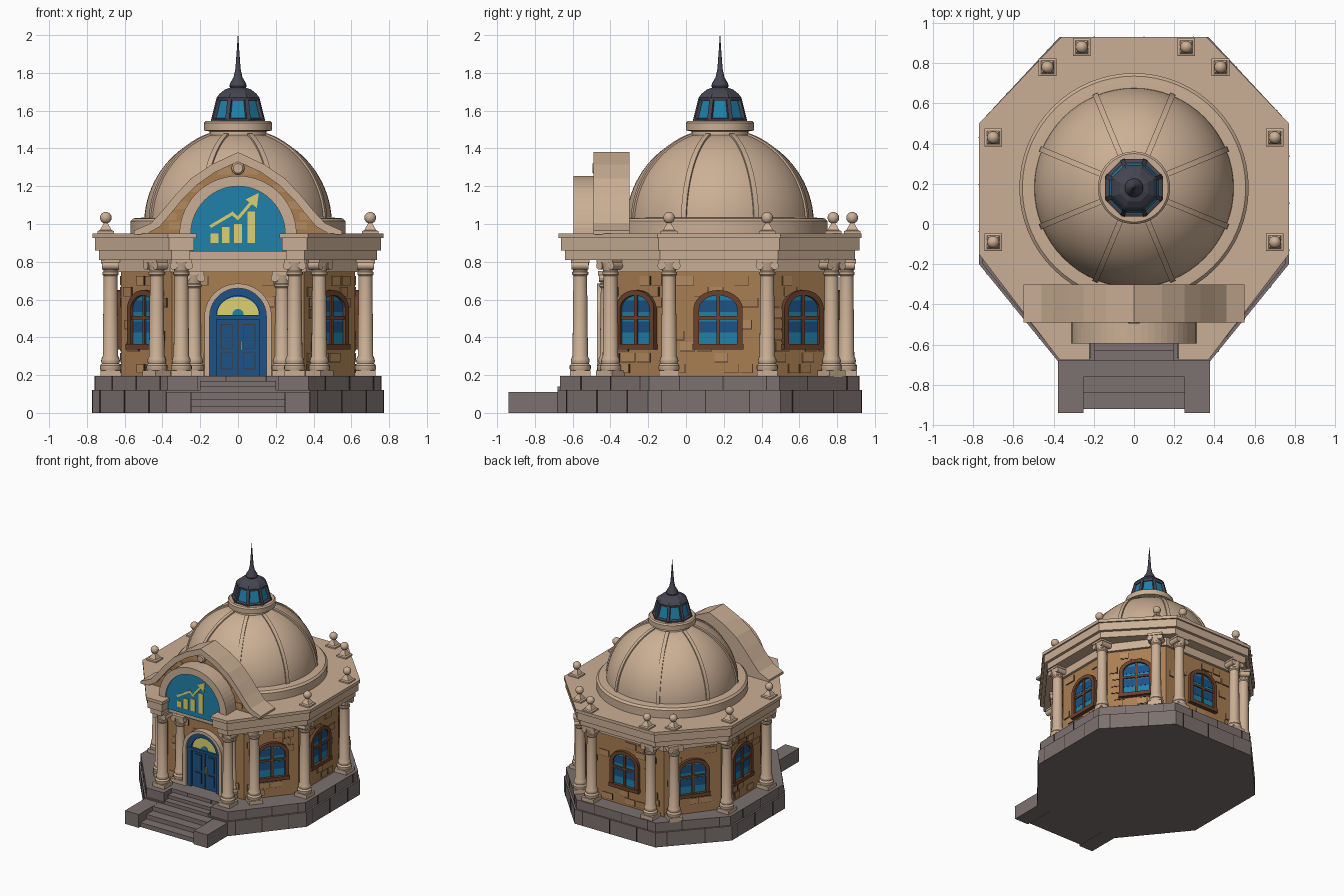
import bpy, bmesh, random
from math import sin, cos, pi, radians
from mathutils import Matrix, Vector

random.seed(4)
if "Cube" in bpy.data.objects:
    bpy.data.objects.remove(bpy.data.objects["Cube"], do_unlink=True)


def material(name, r, g, b):
    m = bpy.data.materials.new(name)
    m.use_nodes = True
    m.diffuse_color = (r, g, b, 1)
    bsdf = m.node_tree.nodes["Principled BSDF"]
    bsdf.inputs["Base Color"].default_value = (r, g, b, 1)
    bsdf.inputs["Roughness"].default_value = 0.8
    return m


CREAM = material("cream stone", .60, .43, .30)
BROWN = material("brown brick", .40, .21, .085)
LIGHT = material("light brick", .47, .26, .115)
GREY = material("grey stone", .20, .165, .16)
GLASS = material("bright blue glass", .015, .22, .40)
BLUE = material("deep blue paint", .012, .085, .24)
GOLD = material("pale gold", .72, .65, .16)
WOOD = material("dark wood", .15, .055, .025)
SLATE = material("slate metal", .06, .06, .085)
SEAM = material("dark seam", .06, .038, .03)
UP = Vector((0, 0, 1))
CY = .18  # dome centre


def finish(name, bm, mat, smooth=False):
    bmesh.ops.recalc_face_normals(bm, faces=bm.faces)
    me = bpy.data.meshes.new(name)
    bm.to_mesh(me)
    bm.free()
    me.materials.append(mat)
    if smooth:
        me.shade_smooth()
        me.set_sharp_from_angle(angle=radians(35))
    ob = bpy.data.objects.new(name, me)
    bpy.context.collection.objects.link(ob)
    return ob


def frame(origin, normal):
    """Local axes: along the face, up, outward."""
    n = Vector(normal).normalized()
    u = UP.cross(n)
    m = Matrix((u, UP, n)).transposed().to_4x4()
    m.translation = origin
    return m


def slab(name, pts, a, b, mat, m=Matrix()):
    bm = bmesh.new()
    lo, hi = [[bm.verts.new(m @ Vector((x, y, h))) for x, y in pts] for h in (a, b)]
    bm.faces.new(lo)
    bm.faces.new(hi)
    for i in range(len(pts)):
        j = (i + 1) % len(pts)
        bm.faces.new((lo[i], lo[j], hi[j], hi[i]))
    return finish(name, bm, mat)


def lathe(name, profile, center, mat, seg=48, smooth=True, turn=0):
    bm = bmesh.new()
    rings = []
    for r, z in profile:
        rings.append([bm.verts.new((center[0] + r * cos(turn + 2 * pi * i / seg),
                                    center[1] + r * sin(turn + 2 * pi * i / seg), z)) for i in range(seg)])
    for p, q in zip(rings, rings[1:]):
        for i in range(seg):
            j = (i + 1) % seg
            bm.faces.new((p[i], p[j], q[j], q[i]))
    bm.faces.new(rings[0])
    bm.faces.new(rings[-1])
    return finish(name, bm, mat, smooth)


def rect(x0, x1, y0, y1):
    return [(x0, y0), (x1, y0), (x1, y1), (x0, y1)]


def arch(w, spring, rise, bottom, n=20):
    return [(w, bottom)] + [(w * cos(pi * i / n), spring + rise * sin(pi * i / n))
                            for i in range(n + 1)] + [(-w, bottom)]


def mirrored(half):
    return half + [(-x, y) for x, y in reversed(half)]


def edges(poly):
    for p, q in zip(poly, poly[1:] + poly[:1]):
        p, q = Vector(p), Vector(q)
        d = (q - p).normalized()
        yield (p + q) / 2, Vector((d.y, -d.x)), (q - p).length


def inset(poly, d):
    ns = [n for _, n, _ in edges(poly)]
    return [tuple(Vector(p) - d * (ns[i - 1] + ns[i]) / (1 + ns[i - 1].dot(ns[i])))
            for i, p in enumerate(poly)]


# Stepped plinth with block joints
base = mirrored([(.2, -.58), (.2, -.68), (.38, -.68), (.77, -.2), (.77, .5), (.37, .93)])
for k, (d, z0, z1) in enumerate([(0, 0, .12), (.014, .12, .195)]):
    tier = inset(base, d)
    slab("plinth_tier", tier, z0, z1, GREY)
    for mid, n, length in edges(tier):
        count = int(length / .2)
        m = frame((mid.x, mid.y, 0), (n.x, n.y, 0))
        for i in range(count):
            u = (i + .3 + .4 * k) / max(count, 1) * length - length / 2
            slab("plinth_joint", rect(u - .003, u + .003, z0, z1), 0, .003, SEAM, m)

# Entrance stairs and cheek blocks
for i, y in enumerate((-.92, -.84, -.76)):
    slab("lower_step", rect(-.25, .25, y, -.57), 0, .037 * (i + 1), GREY)
for i, y in enumerate((-.68, -.63)):
    slab("upper_step", rect(-.2, .2, y, -.57), .1, .14 + .028 * i, GREY)
for s in (-1, 1):
    slab("stair_cheek", rect(s * .315 - .063, s * .315 + .063, -.94, -.67), 0, .11, GREY)

# Walls with scattered bricks
walls = mirrored([(.35, -.42), (.62, -.09), (.62, .43), (.35, .79)])
slab("wall_core", walls, .19, .82, BROWN)
slab("wall_top_band", inset(walls, -.02), .745, .82, CREAM)


def window(m):
    shape = dict(spring=.55, bottom=.35)
    slab("window_glass", arch(.115, rise=.085, **shape), 0, .009, GLASS, m)
    for v in (.425, .535):
        slab("window_glass_shade", rect(-.1, .1, v, v + .06), .009, .011, BLUE, m)
    slab("window_frame", arch(.13, rise=.1, **shape) + arch(.1, rise=.072, **shape)[::-1], 0, .026, WOOD, m)
    slab("window_sill", rect(-.135, .135, .335, .365), 0, .032, WOOD, m)
    slab("window_mullion", rect(-.009, .009, .35, .63), 0, .02, WOOD, m)
    slab("window_transom", rect(-.105, .105, .495, .512), 0, .02, WOOD, m)


for mid, n, length in edges(walls):
    m = frame((mid.x, mid.y, 0), (n.x, n.y, 0))
    for row in range(9):
        u, v = -length / 2 + random.uniform(.01, .06), .21 + row * .058
        while u + .11 < length / 2:
            w = random.uniform(.06, .1)
            if random.random() < .4:
                slab("brick_joint", rect(u, u + w, v, v + .05), 0, .003, SEAM, m)
                slab("brick", rect(u, u + w - .004, v + .004, v + .05), 0, .006, random.choice((BROWN, LIGHT)), m)
            u += w + .01
    if n.y > -.99:
        window(m)

# Entrance door
m = frame((0, -.42, 0), (0, -1, 0))
low = dict(spring=.51, bottom=.195)
slab("door_stone_arch", arch(.178, rise=.175, **low) + arch(.15, rise=.15, **low)[::-1], 0, .05, CREAM, m)
slab("door_panel_back", arch(.152, rise=.152, **low), 0, .012, BLUE, m)
slab("door_frame", arch(.152, rise=.152, **low) + arch(.115, rise=.11, **low)[::-1], 0, .03, BLUE, m)
slab("door_fanlight", arch(.11, .52, .095, .515), 0, .018, GOLD, m)
slab("fanlight_hub", arch(.03, .52, .03, .515), 0, .023, GLASS, m)
slab("door_transom", rect(-.15, .15, .495, .518), 0, .035, BLUE, m)
slab("door_gap", rect(-.003, .003, .2, .495), 0, .016, SEAM, m)
for s in (-1, 1):
    for v, h in ((.23, .09), (.34, .13)):
        slab("door_panel_shadow", rect(s * .06 - .032, s * .06 + .032, v, v + h), 0, .015, SEAM, m)
        slab("door_panel", rect(s * .06 - .028, s * .06 + .028, v + .004, v + h - .004), 0, .019, BLUE, m)
slab("door_handle", rect(.012, .02, .33, .38), 0, .028, GOLD, m)


# Columns with scroll capitals
def column(x, y, nx, ny, top=.815):
    m = frame((x, y, 0), (nx, ny, 0))
    ground = m @ Matrix.Rotation(-pi / 2, 4, "X")
    slab("column_foot", rect(-.054, .054, -.054, .054), .19, .225, CREAM, ground)
    lathe("column_shaft", [(.05, .22), (.056, .235), (.056, .25), (.046, .262), (.05, .275), (.047, .288),
                           (.041, .3), (.036, top - .09), (.043, top - .082), (.043, top - .07),
                           (.037, top - .065), (.048, top - .02)], (x, y), CREAM, 20)
    for s in (-1, 1):
        scroll = [(s * .04 + .021 * cos(pi * i / 6), top - .036 + .021 * sin(pi * i / 6)) for i in range(12)]
        slab("column_scroll", scroll, -.045, .045, CREAM, m)
    slab("column_cap", rect(-.056, .056, -.05, .05), top - .02, top, CREAM, ground)


for s in (-1, 1):
    column(s * .675, -.09, s, 0)
    column(s * .675, .43, s, 0)
    column(s * .43, .77, s * .8, .6)
    column(s * .27, .85, 0, 1)
    column(s * .43, -.40, s * .77, -.64)
    column(s * .30, -.56, 0, -1)
    column(s * .235, -.415, 0, -1, .75)

# Cornice, stacked mouldings
cornice = mirrored([(.22, -.58), (.22, -.675), (.37, -.675), (.77, -.15), (.77, .5), (.36, .93)])
for d, z0, z1 in ((.035, .81, .86), (.012, .86, .925), (0, .925, .95)):
    slab("cornice", inset(cornice, d), z0, z1, CREAM)

# Roof finials
for s in (-1, 1):
    for x, y in ((.70, -.09), (.70, .43), (.43, .78), (.26, .88)):
        lathe("finial_base", [(.062, .95), (.062, .962), (.045, .967), (.018, 1.0), (.014, 1.012)],
              (s * x, y), CREAM, 4, False, pi / 4)
        lathe("finial_ball", [(.031 * sin(pi * (i + .2) / 8.4), 1.033 - .031 * cos(pi * (i + .2) / 8.4))
                              for i in range(9)], (s * x, y), CREAM, 16)

# Front gable
m = frame((0, 0, 0), (0, -1, 0))
half = [(.55, .945), (.55, .965), (.46, 1.005), (.40, 1.07), (.33, 1.155), (.25, 1.24), (.14, 1.315), (.0, 1.38)]
inner = [(.47, .945), (.47, .955), (.415, .985), (.36, 1.05), (.295, 1.13), (.22, 1.205), (.12, 1.275), (.0, 1.33)]
outline, opening = mirrored(half[:-1]), mirrored(inner[:-1])
outline.insert(7, half[-1])
opening.insert(7, inner[-1])
slab("gable_body", outline, .30, .46, CREAM, m)
slab("gable_brick_face", opening, .455, .465, BROWN, m)
for u, v in ((.33, .97), (.36, 1.02), (.30, 1.08), (.22, 1.17), (.07, 1.262)):
    for s in (-1, 1):
        slab("gable_brick", rect(s * u - .035, s * u + .035, v, v + .04), .46, .469, LIGHT, m)
slab("gable_rim", outline + opening[::-1], .455, .49, CREAM, m)
lathe("gable_roundel", [(.034, 0), (.034, .02), (.025, .03)], (0, 0), CREAM, 20).matrix_world = \
    m @ Matrix.Translation((0, 1.295, .465))

# Arched gable window with a gold chart
slab("gable_glass", arch(.255, .95, .255, .855, 28), .45, .584, GLASS, m)
slab("gable_arch", arch(.31, .945, .31, .945, 28) + arch(.25, .945, .255, .945, 28)[::-1], .45, .595, CREAM, m)
for x, h in ((-.125, .05), (-.065, .085), (.0, .1), (.07, .165)):
    slab("chart_bar", rect(x - .021, x + .021, .9, .9 + h), .583, .59, GOLD, m)
trend = [Vector(p) for p in ((-.14, .99), (-.03, 1.055), (.0, 1.03), (.08, 1.125))]
for p, q in zip(trend, trend[1:]):
    d = (q - p).normalized() * .008
    w = Vector((-d.y, d.x))
    slab("chart_line", [p - d - w, q + d - w, q + d + w, p - d + w], .583, .59, GOLD, m)
slab("chart_arrow", [(.04, 1.13), (.1, 1.085), (.11, 1.165)], .583, .59, GOLD, m)

# Dome, ribs and collar
C = (0, CY)
lathe("dome_ring", [(.57, .945), (.57, 1.015), (.555, 1.03), (.49, 1.035)], C, CREAM, 64)
arc = [radians(a) for a in range(3, 73, 4)]
lathe("dome", [(.497 * cos(a), 1.0 + .497 * sin(a)) for a in arc], C, CREAM, 64)
for k in range(8):
    t = radians(22.5 + 45 * k)
    rib = [(.507 * cos(a), 1.0 + .507 * sin(a)) for a in arc] + [(.48 * cos(a), 1.0 + .48 * sin(a)) for a in arc[::-1]]
    slab("dome_rib", rib, -.014, .014, CREAM, frame((0, CY, 0), (sin(t), -cos(t), 0)))
lathe("dome_collar", [(.165, 1.44), (.15, 1.465), (.15, 1.49), (.18, 1.495), (.18, 1.535), (.17, 1.545)], C, CREAM)

# Lantern and spire
turn = pi / 8
lathe("lantern_glass", [(.138, 1.54), (.105, 1.67)], C, GLASS, 8, False, turn)
lathe("lantern_sill", [(.155, 1.54), (.155, 1.555), (.14, 1.56)], C, SLATE, 8, False, turn)
for k in range(8):
    t = turn + k * pi / 4
    post = [(.12, 1.545), (.152, 1.545), (.118, 1.67), (.09, 1.67)]
    slab("lantern_post", post, -.011, .011, SLATE, frame((0, CY, 0), (sin(t), -cos(t), 0)))
lathe("lantern_roof", [(.118, 1.65), (.122, 1.67), (.105, 1.69), (.075, 1.712), (.045, 1.722)], C, SLATE, 8, False, turn)
lathe("spire", [(.04, 1.715), (.046, 1.73), (.04, 1.75), (.024, 1.775), (.014, 1.82), (.008, 1.9), (.001, 2.0)],
      C, SLATE, 16)
